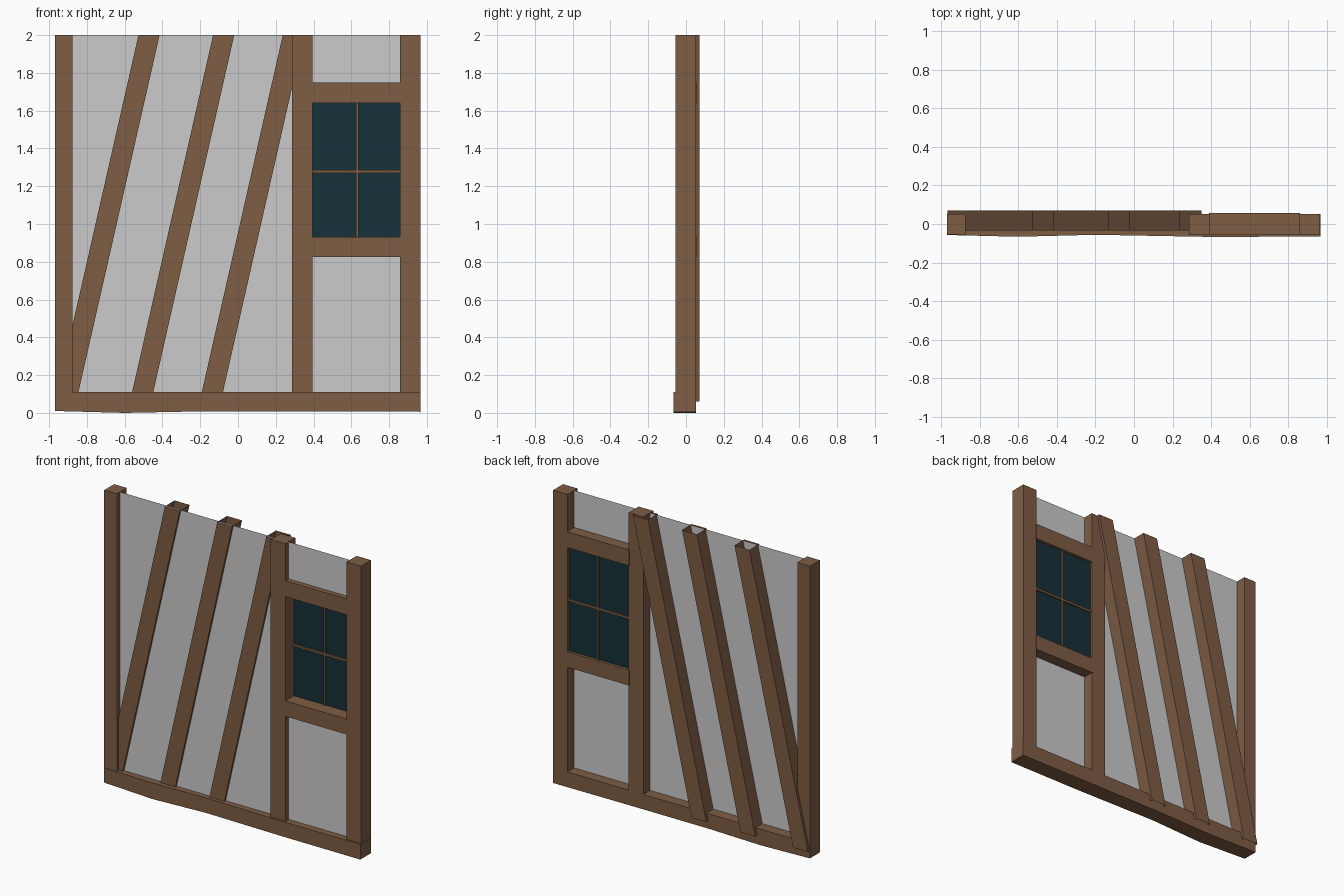
import bpy

if "Cube" in bpy.data.objects:
    bpy.data.objects.remove(bpy.data.objects["Cube"])


def material(name, rgb):
    m = bpy.data.materials.new(name)
    m.diffuse_color = (*rgb, 1)
    m.use_nodes = True
    m.node_tree.nodes["Principled BSDF"].inputs["Base Color"].default_value = m.diffuse_color
    return m


wood = material("wood", (0.21, 0.11, 0.058))
glass = material("glass", (0.008, 0.03, 0.04))


def mesh_object(name, verts, faces, mat=None):
    me = bpy.data.meshes.new(name)
    me.from_pydata(verts, [], faces)
    me.update()
    ob = bpy.data.objects.new(name, me)
    bpy.context.collection.objects.link(ob)
    if mat:
        me.materials.append(mat)
    return ob


def loft(name, rings, mat, caps=True):
    """Join four-cornered rings into a beam, with optional end caps."""
    verts = [v for r in rings for v in r]
    faces = []
    for i in range(len(rings) - 1):
        a, b = 4 * i, 4 * i + 4
        faces += [(a + k, a + (k + 1) % 4, b + (k + 1) % 4, b + k) for k in range(4)]
    if caps:
        n = len(verts)
        faces += [(3, 2, 1, 0), (n - 4, n - 3, n - 2, n - 1)]
    return mesh_object(name, verts, faces, mat)


def flat_ring(x0, x1, y0, y1, z):
    return [(x0, y0, z), (x1, y0, z), (x1, y1, z), (x0, y1, z)]


def box(name, x0, x1, y0, y1, z0, z1, mat):
    return loft(name, [flat_ring(x0, x1, y0, y1, z0), flat_ring(x0, x1, y0, y1, z1)], mat)


def sheet(name, rects, y, mat=None):
    verts, faces = [], []
    for x0, x1, z0, z1 in rects:
        n = len(verts)
        verts += [(x0, y, z0), (x1, y, z0), (x1, y, z1), (x0, y, z1)]
        faces.append((n, n + 1, n + 2, n + 3))
    return mesh_object(name, verts, faces, mat)


# Upright posts
for name, x0, x1 in (("left_post", -0.97, -0.875), ("middle_post", 0.285, 0.395),
                     ("right_post", 0.857, 0.965)):
    box(name, x0, x1, -0.055, 0.052, 0.1, 2.0, wood)

# Slightly uneven sill beam: x, front y, bottom z
sill = [(-0.97, -0.057, 0.01), (-0.6, -0.066, 0.0), (-0.2, -0.056, 0.008),
        (0.4, -0.067, 0.008), (0.967, -0.065, 0.006)]
loft("sill_beam", [[(x, y, z), (x, 0.052, z), (x, 0.052, 0.11), (x, y, 0.11)]
                   for x, y, z in sill], wood).data.flip_normals()

# Slanted braces, hollow with open ends
for i, x in enumerate((-0.968, -0.572, -0.203)):
    top = (-0.527, -0.132, 0.237)[i]
    loft(f"brace_{i + 1}", [flat_ring(x, x + 0.112, -0.034, 0.071, 0.06),
                            flat_ring(top, top + 0.112, -0.034, 0.071, 2.0)], wood, caps=False)

# Window rails
box("lower_rail", 0.39, 0.86, -0.055, 0.056, 0.825, 0.93, wood)
box("upper_rail", 0.39, 0.86, -0.055, 0.056, 1.64, 1.748, wood)

# Plaster infill around the window opening
sheet("plaster_panel", [(-0.9, 0.34, 0.1, 2.0), (0.34, 0.9, 0.1, 0.87),
                        (0.34, 0.9, 1.7, 2.0)], -0.02)

# Glass and glazing bars
sheet("window_glass", [(0.39, 0.86, 0.92, 1.65)], 0.037, glass)
box("vertical_glazing_bar", 0.626, 0.638, 0.027, 0.047, 0.925, 1.645, wood)
box("horizontal_glazing_bar", 0.39, 0.86, 0.027, 0.047, 1.271, 1.286, wood)
